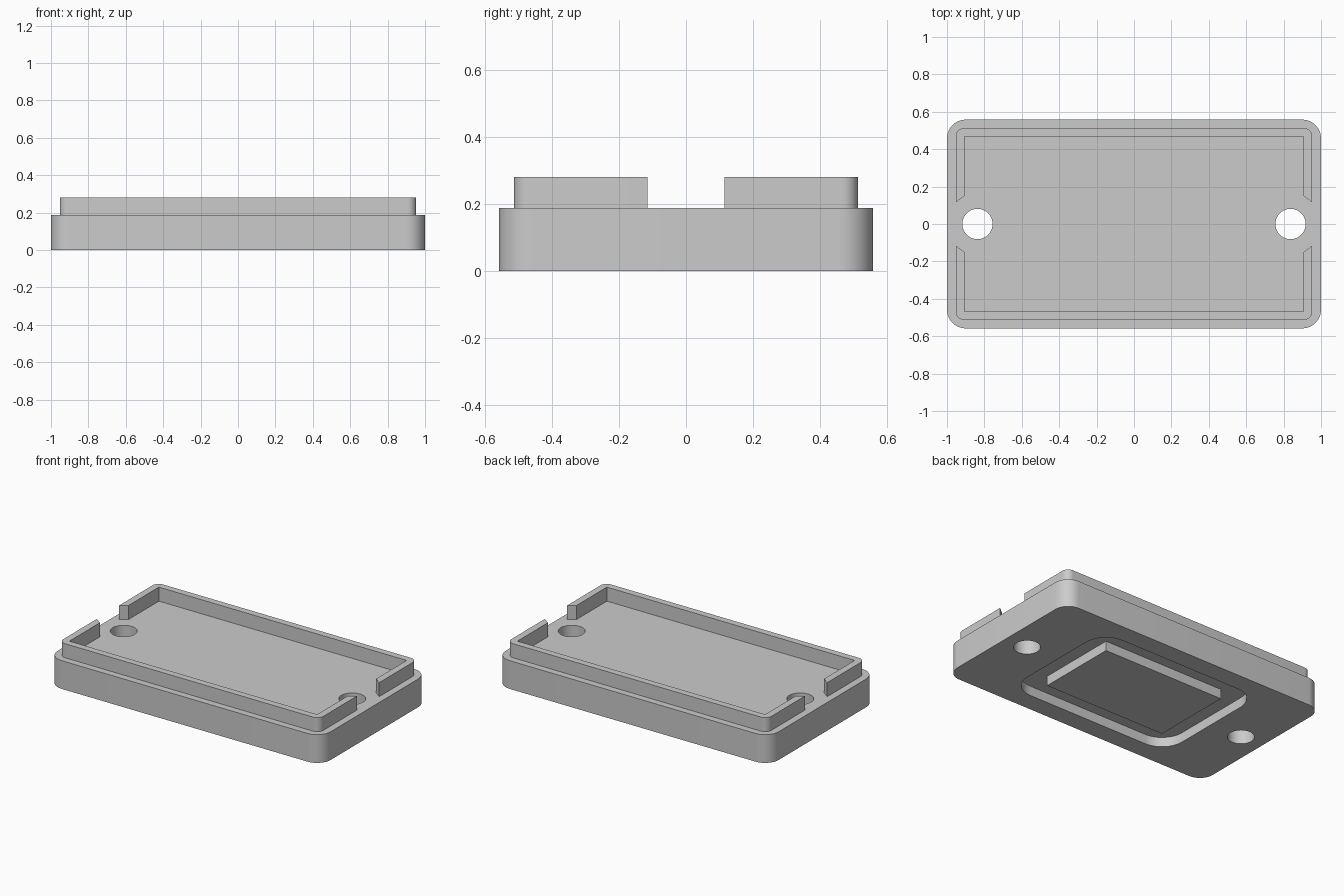
import bpy, bmesh, math

old = bpy.data.objects.get("Cube")
if old:
    bpy.data.objects.remove(old, do_unlink=True)

# Single grey plastic
grey = bpy.data.materials.new("grey_plastic")
grey.use_nodes = True
colour = (0.6, 0.6, 0.6, 1)
grey.diffuse_color = colour
grey.node_tree.nodes["Principled BSDF"].inputs["Base Color"].default_value = colour

TOP = 0.187           # floor and ledge height
RIM_TOP = 0.28
GROOVE_DEPTH = 0.064


def arc(cx, cy, r, start, end, steps=12):
    """Points along an arc, angles in degrees."""
    angles = [math.radians(start + (end - start) * i / steps) for i in range(steps + 1)]
    return [(cx + r * math.cos(a), cy + r * math.sin(a)) for a in angles]


def rounded_rect(hx, hy, r):
    pts = []
    for i, (sx, sy) in enumerate([(1, 1), (-1, 1), (-1, -1), (1, -1)]):
        pts += arc(sx * (hx - r), sy * (hy - r), r, 90 * i, 90 * i + 90)
    return pts


def rect(hx, hy):
    return [(hx, hy), (-hx, hy), (-hx, -hy), (hx, -hy)]


def prism(name, outline, z0, z1):
    """Extrude a flat outline from z0 up to z1."""
    bm = bmesh.new()
    base = bm.faces.new([bm.verts.new((x, y, z0)) for x, y in outline])
    lifted = bmesh.ops.extrude_face_region(bm, geom=[base])["geom"]
    verts = [g for g in lifted if isinstance(g, bmesh.types.BMVert)]
    bmesh.ops.translate(bm, vec=(0, 0, z1 - z0), verts=verts)
    bmesh.ops.recalc_face_normals(bm, faces=bm.faces[:])
    mesh = bpy.data.meshes.new(name)
    bm.to_mesh(mesh)
    bm.free()
    mesh.materials.append(grey)
    obj = bpy.data.objects.new(name, mesh)
    bpy.context.collection.objects.link(obj)
    return obj


def select_only(obj):
    bpy.ops.object.select_all(action='DESELECT')
    obj.select_set(True)
    bpy.context.view_layer.objects.active = obj


def cut(target, cutter):
    """Subtract the cutter from the target, then discard it."""
    cutter.hide_render = True
    mod = target.modifiers.new("cut", 'BOOLEAN')
    mod.operation = 'DIFFERENCE'
    mod.solver = 'EXACT'
    mod.object = cutter
    select_only(target)
    bpy.ops.object.modifier_apply(modifier=mod.name)
    bpy.data.objects.remove(cutter, do_unlink=True)


# Base plate with rounded corners
base = prism("base_plate", rounded_rect(1.0, 0.558, 0.1), 0, TOP)

# Groove underneath, leaving a rectangular pad in the middle
groove = prism("groove_cutter", rounded_rect(0.605, 0.43, 0.155), -0.1, GROOVE_DEPTH)
cut(groove, prism("pad_cutter", rect(0.45, 0.275), -0.2, 0.2))
cut(base, groove)

# Screw holes through both ends
for side in (-1, 1):
    cut(base, prism("hole_cutter", arc(side * 0.837, 0, 0.081, 0, 352.5, 47), -0.1, 0.4))

# Raised lip in two U-shaped halves, with slanted ends beside the holes
OX, OY, IX, IY, R = 0.953, 0.513, 0.907, 0.468, 0.046
half = [(OX, 0.115)]
half += arc(OX - R, OY - R, R, 0, 90)
half += arc(R - OX, OY - R, R, 90, 180)
half += [(-OX, 0.115), (-IX, 0.15), (-IX, IY), (IX, IY), (IX, 0.15)]
back_lip = prism("back_lip", half, TOP, RIM_TOP)
front_lip = prism("front_lip", [(x, -y) for x, y in half], TOP, RIM_TOP)

for obj in (base, back_lip, front_lip):
    select_only(obj)
    bpy.ops.object.shade_smooth_by_angle(angle=math.radians(30))
